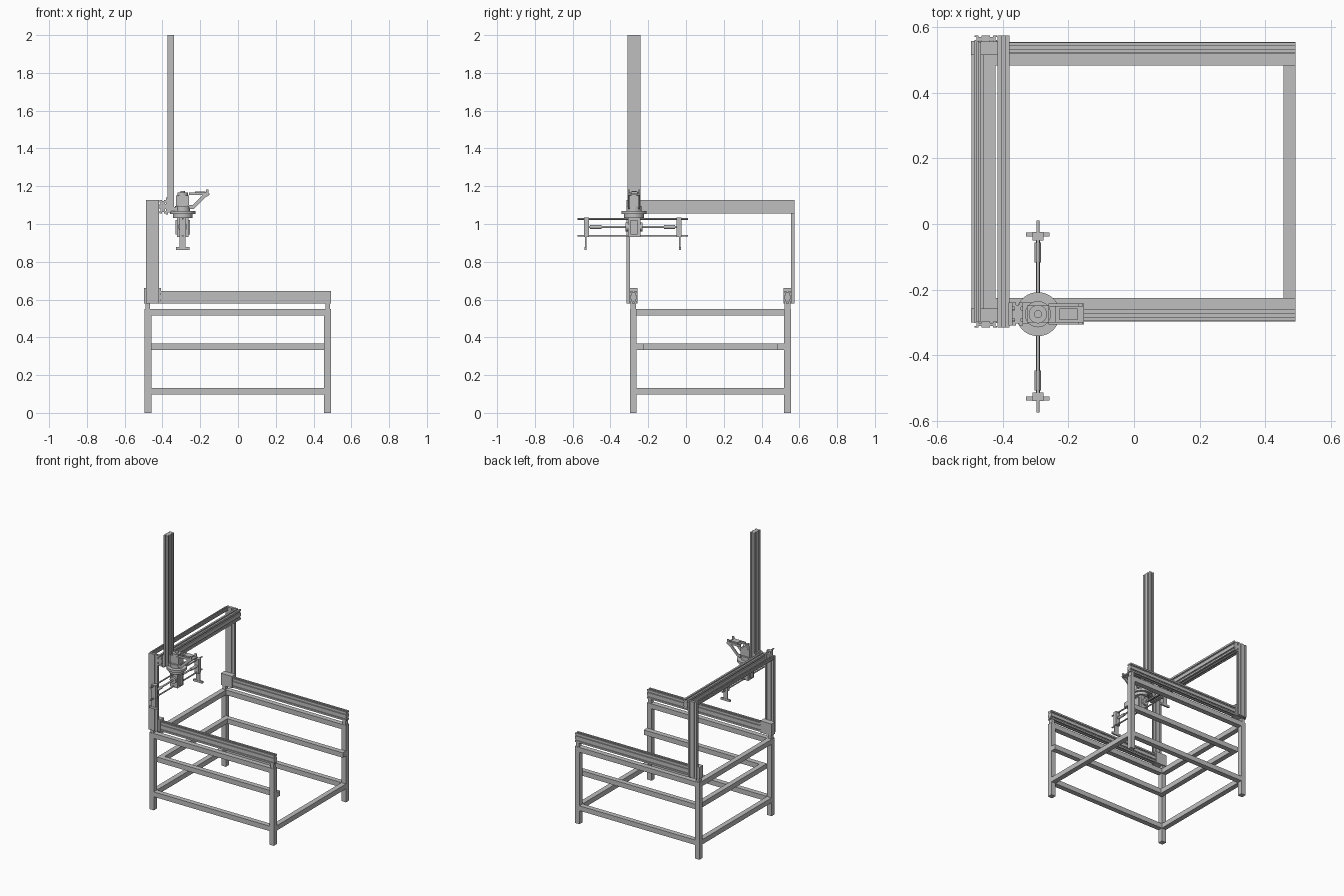
import bpy, bmesh, math
from mathutils import Vector

cube = bpy.data.objects.get("Cube")
if cube:
    bpy.data.objects.remove(cube, do_unlink=True)


def material(name, rgb):
    m = bpy.data.materials.new(name)
    m.use_nodes = True
    m.diffuse_color = (*rgb, 1)
    m.node_tree.nodes["Principled BSDF"].inputs["Base Color"].default_value = (*rgb, 1)
    return m


GREY = material("metal grey", (0.52, 0.52, 0.52))


def finish(bm, name):
    bmesh.ops.recalc_face_normals(bm, faces=bm.faces)
    me = bpy.data.meshes.new(name)
    bm.to_mesh(me)
    bm.free()
    me.materials.append(GREY)
    ob = bpy.data.objects.new(name, me)
    bpy.context.collection.objects.link(ob)
    return ob


def box(name, x, y, z):
    """Box from (low, high) pairs."""
    bm = bmesh.new()
    bmesh.ops.create_cube(bm, size=1)
    for v in bm.verts:
        v.co = [(a + b) / 2 + c * (b - a) for (a, b), c in zip((x, y, z), v.co)]
    return finish(bm, name)


def prism(name, pts, place, depth):
    """Extrude a 2D outline; place maps (u, v) to a point."""
    bm = bmesh.new()
    f = bm.faces.new([bm.verts.new(place(*p)) for p in pts])
    ext = bmesh.ops.extrude_face_region(bm, geom=[f])
    for v in ext["geom"]:
        if isinstance(v, bmesh.types.BMVert):
            v.co += Vector(depth)
    return finish(bm, name)


def cylinder(name, centre, radius, length, axis="z", sides=32):
    bm = bmesh.new()
    bmesh.ops.create_cone(bm, cap_ends=True, segments=sides,
                          radius1=radius, radius2=radius, depth=length)
    for v in bm.verts:
        x, y, z = v.co
        v.co = Vector(centre) + Vector({"x": (z, x, y), "y": (x, z, y), "z": (x, y, z)}[axis])
    ob = finish(bm, name)
    for p in ob.data.polygons:
        p.use_smooth = len(p.vertices) == 4
    return ob


def slotted_outline(w, h, slot, depth):
    """Rectangle with two slots on each long side and one on each short side."""
    corners = [Vector(c) for c in ((0, 0), (w, 0), (w, h), (0, h))]
    pts = []
    for i, a in enumerate(corners):
        b = corners[(i + 1) % 4]
        along = (b - a).normalized()
        inward = Vector((-along.y, along.x)) * depth
        length = (b - a).length
        spots = (0.25, 0.75) if length > 0.05 else (0.5,)
        pts.append(a)
        for s in spots:
            p, q = (a + along * (s * length + d * slot / 2) for d in (-1, 1))
            pts += [p, p + inward, q + inward, q]
    return [tuple(p) for p in pts]


def profile(name, x, y, z, axis, slot=0.01, depth=0.007):
    """Slotted extrusion filling the given ranges, running along one axis."""
    r = {"x": x, "y": y, "z": z}
    u, v = [k for k in "xyz" if k != axis]
    pts = slotted_outline(r[u][1] - r[u][0], r[v][1] - r[v][0], slot, depth)

    def place(a, b):
        c = {u: r[u][0] + a, v: r[v][0] + b, axis: r[axis][0]}
        return (c["x"], c["y"], c["z"])
    run = [r[k][1] - r[k][0] if k == axis else 0 for k in "xyz"]
    return prism(name, pts, place, run)


# Table frame: legs, pads and the cross bars
T = 0.036
LX, RX = (-0.495, -0.495 + T), (0.492 - T, 0.492)
FY, BY = (-0.297, -0.297 + T), (0.555 - T, 0.555)
for sx, x in (("right", LX), ("left", RX)):
    for sy, y in (("front", FY), ("back", BY)):
        box(f"{sy}_{sx}_leg", x, y, (0, 0.55))
        box(f"{sy}_{sx}_pad", (x[0] + .006, x[1] - .006), (y[0] + .003, y[1] - .003), (0.55, 0.58))

for level, z in (("lower", (0.097, 0.132)), ("upper", (0.515, 0.55))):
    for side, y in (("front", FY), ("back", BY)):
        box(f"{side}_{level}_bar", (LX[1], RX[0]), y, z)
    box(f"right_{level}_bar", LX, (FY[1], BY[0]), z)
box("left_lower_bar", RX, (FY[1], BY[0]), (0.097, 0.132))

# Middle bars sit just inside the legs
MZ = (0.333, 0.368)
box("front_middle_bar", (LX[1], RX[1]), (FY[1], FY[1] + T), MZ)
box("back_middle_bar", (LX[1], RX[1]), (BY[0] - T, BY[0]), MZ)
box("right_middle_bar", (LX[1], LX[1] + T), (FY[1] + T, BY[0] - T), MZ)

# Long rails, carriages and gantry columns
for side, rail_y, car_y, col_y in (
        ("front", (-0.295, -0.261), (-0.3, -0.257), (-0.316, -0.297)),
        ("back", (0.521, 0.554), (0.515, 0.558), (0.555, 0.575))):
    profile(f"{side}_rail", (-0.49, 0.492), rail_y, (0.58, 0.645), "x")
    box(f"{side}_carriage", (-0.497, -0.408), car_y, (0.578, 0.662))
    profile(f"{side}_column", (-0.486, -0.418), col_y, (0.58, 1.128), "z", 0.009, 0.005)

# Gantry cross beams
profile("gantry_beam", (-0.416, -0.38), (-0.316, 0.575), (1.056, 1.128), "y")
profile("gantry_tie", (-0.488, -0.466), (-0.297, 0.555), (1.106, 1.128), "y", 0.007, 0.005)

# Vertical mast with its carriage plate
profile("mast", (-0.372, -0.338), (-0.31, -0.24), (1.06, 2.0), "z")
box("mast_carriage", (-0.382, -0.371), (-0.31, -0.24), (1.05, 1.14))

# Rotary head
CX, CY = -0.293, -0.275
cylinder("turntable", (CX, CY, 1.061), 0.067, 0.016, sides=48)
cylinder("turntable_ring", (CX, CY, 1.043), 0.052, 0.022, sides=48)
cylinder("motor_base", (CX, CY, 1.082), 0.04, 0.028)
box("motor_body", (CX - .034, CX + .034), (CY - .026, CY + .026), (1.09, 1.15))
cylinder("motor_cap", (CX, CY, 1.157), 0.028, 0.018)
cylinder("motor_shaft", (CX, CY, 1.168), 0.012, 0.016)
box("head_mount", (-0.34, CX), (-0.304, -0.24), (1.068, 1.09))

# Bracket arm reaching sideways from the head
arm = [(-.26, 1.08), (-.235, 1.08), (-.175, 1.14), (-.155, 1.15), (-.155, 1.183),
       (-.17, 1.183), (-.17, 1.168), (-.26, 1.168), (-.26, 1.153), (-.188, 1.153),
       (-.24, 1.1), (-.26, 1.1)]
for side, y in (("front", CY - 0.032), ("back", CY + 0.024)):
    prism(f"{side}_arm_bracket", arm, lambda u, v, y=y: (u, y, v), (0, 0.008, 0))
box("arm_plate", (-0.24, -0.152), (CY - .032, CY + .032), (1.153, 1.162))
box("arm_sensor", (-0.227, -0.172), (CY - .017, CY + .017), (1.158, 1.172))

# Gripper body below the head
box("gripper_body", (CX - .03, CX + .03), (CY - .033, CY + .033), (0.93, 1.035))
box("gripper_side_plate", (CX - .038, CX + .038), (CY - .018, CY + .018), (0.945, 1.02))
cylinder("gripper_boss", (CX, CY, 0.985), 0.024, 0.09, "y")

# Gripper guide rods and drive shaft
for level, z in (("upper", 1.027), ("lower", 0.938)):
    cylinder(f"{level}_guide_rod", (CX, -0.282, z), 0.005, 0.585, "y", 12)
cylinder("drive_shaft", (CX, -0.282, 0.984), 0.006, 0.5, "y", 12)

# Matching fingers at both ends
for name, d in (("front", -1), ("back", 1)):
    def ys(a, b):
        return tuple(sorted((-0.282 + d * a, -0.282 + d * b)))
    cylinder(f"{name}_shaft_sleeve", (CX, -0.282 + d * 0.195, 0.984), 0.01, 0.06, "y", 16)
    box(f"{name}_slide_block", (CX - .017, CX + .017), ys(0.232, 0.258), (0.932, 1.034))
    box(f"{name}_finger", (CX - .016, CX + .016), ys(0.246, 0.254), (0.865, 0.94))
    box(f"{name}_finger_foot", (CX - .036, CX + .036), ys(0.244, 0.256), (0.862, 0.877))
